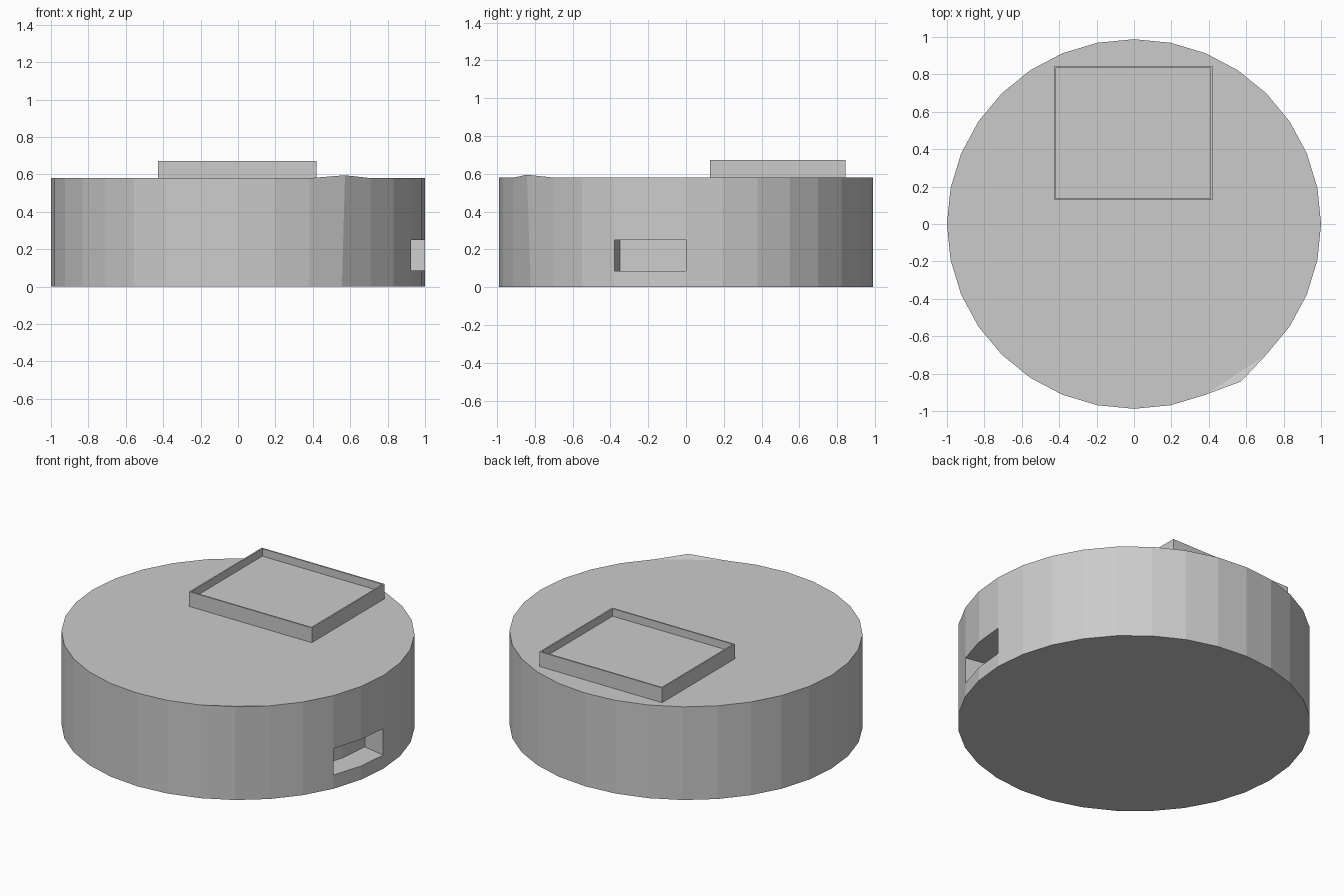
import bpy, bmesh, math
from mathutils import Vector

if "Cube" in bpy.data.objects:
    bpy.data.objects.remove(bpy.data.objects["Cube"])

SIDES, RX, RY, HEIGHT = 32, 1.0, 0.988, 0.58

grey = bpy.data.materials.new("plain grey")
grey.diffuse_color = (0.6, 0.6, 0.6, 1)
grey.use_nodes = True
grey.node_tree.nodes["Principled BSDF"].inputs["Base Color"].default_value = grey.diffuse_color


def finish(name, bm):
    bmesh.ops.recalc_face_normals(bm, faces=bm.faces)
    mesh = bpy.data.meshes.new(name)
    bm.to_mesh(mesh)
    bm.free()
    mesh.materials.append(grey)
    obj = bpy.data.objects.new(name, mesh)
    bpy.context.collection.objects.link(obj)
    return obj


def rim_point(i, z):
    a = 2 * math.pi * i / SIDES
    return Vector((RX * math.cos(a), RY * math.sin(a), z))


# Drum body: the two sides next to the right-hand corner carry the pocket
bm = bmesh.new()
bottom = [bm.verts.new(rim_point(i, 0)) for i in range(SIDES)]
top = [bm.verts.new(rim_point(i, HEIGHT)) for i in range(SIDES)]
bent = SIDES - 5                                  # pulled-out rim corner
top[bent].co = (0.572, -0.842, 0.595)
bm.faces.new(bottom[::-1])
bm.faces.new([v for i, v in enumerate(top) if i != bent])
bm.faces.new((top[bent - 1], top[bent], top[bent + 1]))

pocket = (SIDES - 2, SIDES - 1)
for i in range(SIDES):
    if i not in pocket:
        j = (i + 1) % SIDES
        bm.faces.new((bottom[i], bottom[j], top[j], top[i]))

# Pocket: opening columns and the same columns pushed inward
columns = (SIDES - 2, SIDES - 1, 0)
mid = -2 * math.pi / SIDES
inward = Vector((-math.cos(mid), -math.sin(mid), 0)) * 0.15
low = [bm.verts.new(rim_point(i, 0.085)) for i in columns]
high = [bm.verts.new(rim_point(i, 0.25)) for i in columns]
low_in = [bm.verts.new(v.co + inward) for v in low]
high_in = [bm.verts.new(v.co + inward) for v in high]
for k in range(2):
    a, b = columns[k], columns[k + 1]
    bm.faces.new((bottom[a], bottom[b], low[k + 1], low[k]))
    bm.faces.new((high[k], high[k + 1], top[b], top[a]))
    bm.faces.new((low[k], low[k + 1], low_in[k + 1], low_in[k]))
    bm.faces.new((high[k], high[k + 1], high_in[k + 1], high_in[k]))
    bm.faces.new((low_in[k], low_in[k + 1], high_in[k + 1], high_in[k]))
for k in (0, 2):
    bm.faces.new((low[k], low_in[k], high_in[k], high[k]))
finish("drum_body", bm)

# Shallow tray on the lid: box with an inset, sunken top
bm = bmesh.new()
bmesh.ops.create_cube(bm, size=1)
for v in bm.verts:
    v.co = Vector((v.co.x * 0.845 - 0.004, v.co.y * 0.716 + 0.486,
                   0.575 + (v.co.z + 0.5) * 0.097))
lid = max(bm.faces, key=lambda f: f.calc_center_median().z)
bmesh.ops.inset_region(bm, faces=[lid], thickness=0.013)
pushed = bmesh.ops.extrude_face_region(bm, geom=[lid])
bmesh.ops.translate(bm, vec=(0, 0, -0.047),
                    verts=[g for g in pushed["geom"]
                           if isinstance(g, bmesh.types.BMVert)])
if lid.is_valid:
    bmesh.ops.delete(bm, geom=[lid], context='FACES_ONLY')
finish("lid_tray", bm)
